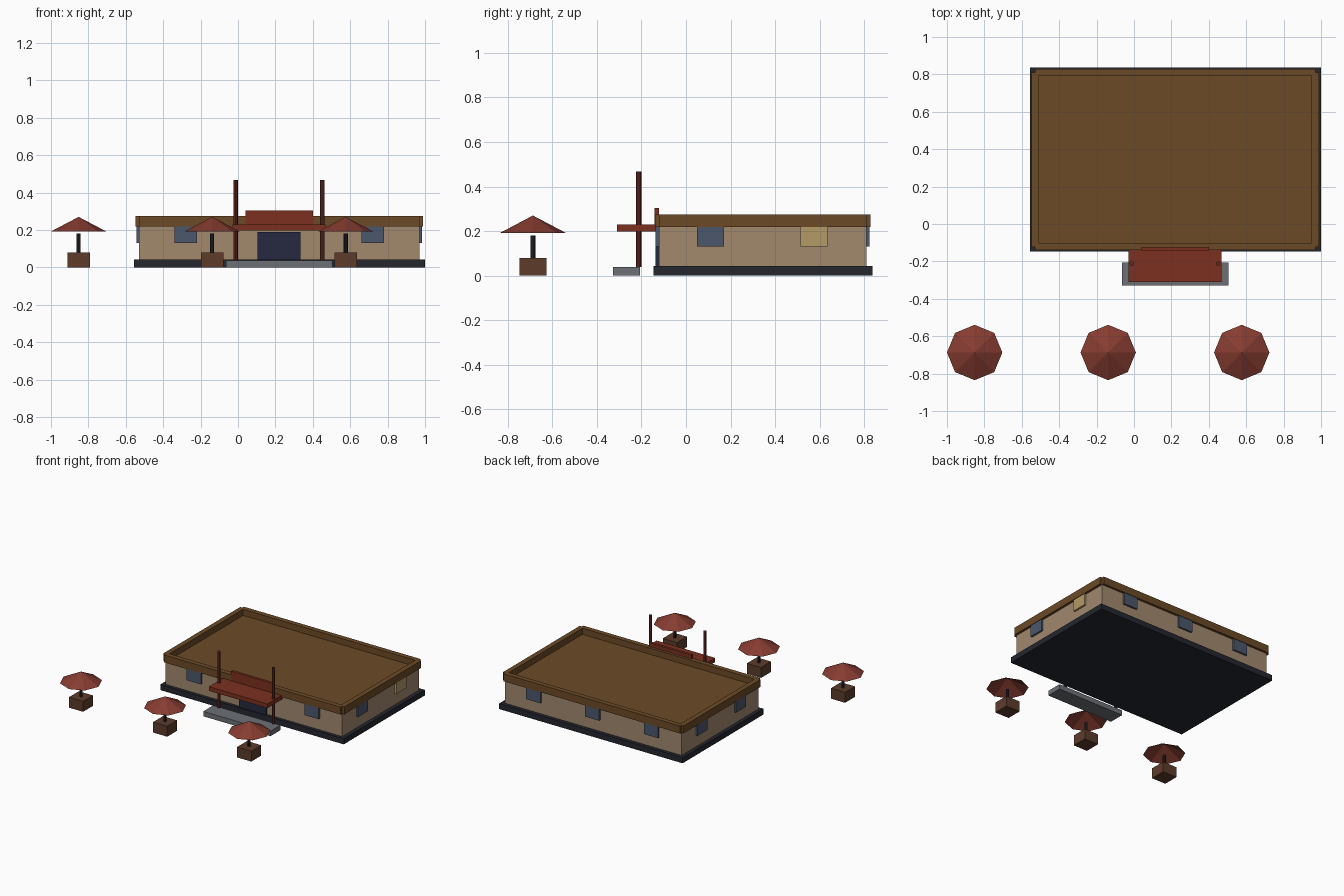
import bpy, math

if "Cube" in bpy.data.objects:
    bpy.data.objects.remove(bpy.data.objects["Cube"])

def mat(name, r, g, b):
    m = bpy.data.materials.new(name)
    m.diffuse_color = (r, g, b, 1)
    m.use_nodes = True
    m.node_tree.nodes["Principled BSDF"].inputs["Base Color"].default_value = m.diffuse_color
    return m

DARK = mat("dark_stone", 0.018, 0.020, 0.028)
WALL = mat("tan_wall", 0.36, 0.25, 0.155)
BROWN = mat("roof_brown", 0.15, 0.068, 0.02)
NAVY = mat("door_navy", 0.018, 0.023, 0.05)
GLASS = mat("window_blue", 0.07, 0.095, 0.15)
LIT = mat("window_lit", 0.46, 0.32, 0.13)
GREY = mat("step_grey", 0.15, 0.16, 0.18)
RED = mat("canopy_red", 0.20, 0.03, 0.014)
POST = mat("post_red", 0.13, 0.025, 0.016)
CLOTH = mat("umbrella_red", 0.24, 0.045, 0.03)
WOOD = mat("table_wood", 0.11, 0.045, 0.024)

def finish(name, m):
    o = bpy.context.object
    o.name = name
    o.data.materials.append(m)
    return o

def box(name, m, x0, x1, y0, y1, z0, z1):
    bpy.ops.mesh.primitive_cube_add(size=1, location=((x0 + x1) / 2, (y0 + y1) / 2, (z0 + z1) / 2))
    bpy.context.object.scale = (x1 - x0, y1 - y0, z1 - z0)
    bpy.ops.object.transform_apply(location=False, rotation=False, scale=True)
    return finish(name, m)

def pole(name, m, x, y, r, z0, z1):
    bpy.ops.mesh.primitive_cylinder_add(vertices=8, radius=r, depth=z1 - z0, location=(x, y, (z0 + z1) / 2))
    return finish(name, m)

# Building body
X0, X1, Y0, Y1 = -0.53, 0.97, -0.122, 0.81
box("foundation", DARK, -0.557, 1.0, -0.146, 0.837, 0, 0.043)
box("walls", WALL, X0, X1, Y0, Y1, 0.043, 0.22)
box("roof", BROWN, X0, X1, Y0, Y1, 0.218, 0.228)

# Parapet strips, leaving small notches at the corners
T, P = 0.02, 0.018
box("parapet_front", BROWN, X0, X1, Y0 - P, Y0 + T, 0.218, 0.275)
box("parapet_back", BROWN, X0, X1, Y1 - T, Y1 + P, 0.218, 0.275)
box("parapet_left", BROWN, X0 - P, X0 + T, Y0, Y1, 0.218, 0.275)
box("parapet_right", BROWN, X1 - T, X1 + P, Y0, Y1, 0.218, 0.275)

# Door and windows
box("door", NAVY, 0.103, 0.333, Y0 - 0.014, Y0 + 0.005, 0.04, 0.19)
W, D, Z0, Z1 = 0.06, 0.014, 0.13, 0.219
for x in (-0.28, 0.72):
    box("front_window", GLASS, x - W, x + W, Y0 - D, Y0 + 0.005, Z0, Z1)
for x in (-0.28, 0.22, 0.72):
    box("back_window", GLASS, x - W, x + W, Y1 - 0.005, Y1 + D, Z0, Z1)
for y, m in ((0.11, GLASS), (0.575, LIT)):
    box("left_window", GLASS, X0 - D, X0 + 0.005, y - W, y + W, Z0, Z1)
    box("right_window", m, X1 - 0.005, X1 + D, y - W, y + W, Z0, Z1)

# Entrance: step, canopy, posts and blank sign board
box("entrance_step", GREY, -0.065, 0.505, -0.328, -0.207, 0, 0.038)
box("canopy", RED, -0.03, 0.467, -0.31, -0.13, 0.198, 0.23)
box("sign_board", RED, 0.04, 0.4, -0.142, -0.122, 0.215, 0.304)
for x in (-0.013, 0.45):
    pole("entrance_post", POST, x, -0.212, 0.012, 0.038, 0.468)

# Tables with open umbrellas
for x in (-0.852, -0.138, 0.576):
    y = -0.687
    box("table", WOOD, x - 0.06, x + 0.06, y - 0.06, y + 0.06, 0, 0.08)
    pole("umbrella_pole", DARK, x, y, 0.011, 0.08, 0.18)
    bpy.ops.mesh.primitive_cone_add(vertices=8, radius1=0.148, radius2=0, depth=0.078,
                                    end_fill_type='NOTHING', location=(x, y, 0.231))
    finish("umbrella", CLOTH)
